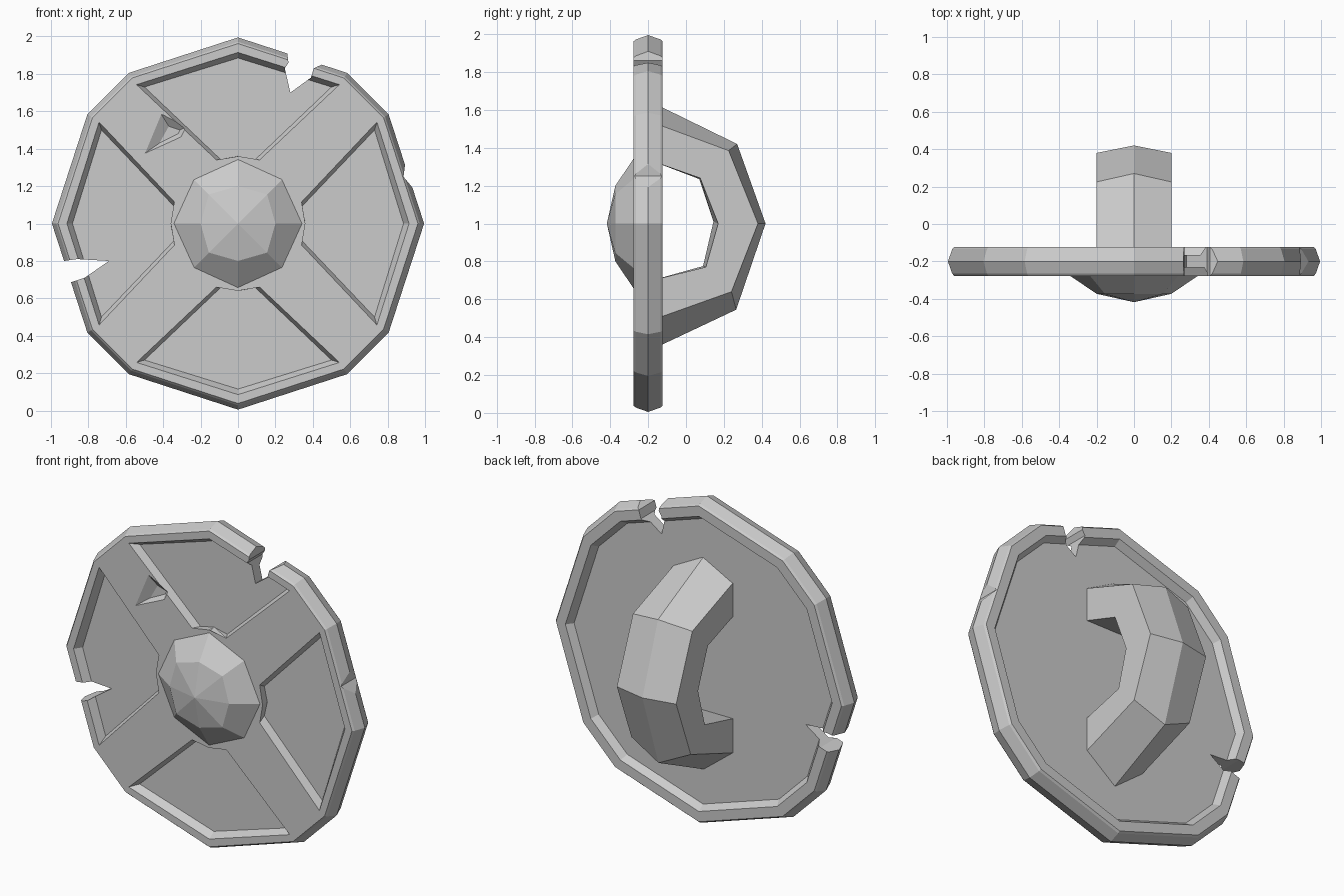
import bpy, bmesh
from math import sin, cos, pi, radians
from mathutils import Vector

if "Cube" in bpy.data.objects:
    bpy.data.objects.remove(bpy.data.objects["Cube"])


def make_object(name, bm):
    bmesh.ops.recalc_face_normals(bm, faces=bm.faces[:])
    me = bpy.data.meshes.new(name)
    bm.to_mesh(me)
    bm.free()
    ob = bpy.data.objects.new(name, me)
    bpy.context.collection.objects.link(ob)
    return ob


def loft(name, loops):
    """Closed solid from equally long loops of 3D points, capped at both ends."""
    bm = bmesh.new()
    rings = [[bm.verts.new(p) for p in lp] for lp in loops]
    n = len(rings[0])
    for a, b in zip(rings, rings[1:]):
        for i in range(n):
            j = (i + 1) % n
            bm.faces.new((a[i], a[j], b[j], b[i]))
    bm.faces.new(rings[0])
    bm.faces.new(rings[-1])
    return make_object(name, bm)


def layer(pts, y, s=1.0):
    """Points (x, height from the centre) placed at depth y."""
    return [(x * s, y, 1 + z * s) for x, z in pts]


def turn(pts, quarter):
    for _ in range(quarter):
        pts = [(z, -x) for x, z in pts]
    return pts


def cut(target, cutter):
    mod = target.modifiers.new("cut", 'BOOLEAN')
    mod.operation = 'DIFFERENCE'
    mod.solver = 'EXACT'
    mod.object = cutter
    bpy.context.view_layer.objects.active = target
    bpy.ops.object.modifier_apply(modifier=mod.name)
    bpy.data.objects.remove(cutter)


# Round plate: twelve corners, edge bevelled to a mid crest
angles = [radians(q * 90 + a) for q in range(4) for a in (0, 36, 54)]
disc = [(cos(a), sin(a)) for a in angles]
plate = loft("shield_plate", [layer(disc, -0.277, 0.962), layer(disc, -0.265, 0.972),
                              layer(disc, -0.20, 0.995), layer(disc, -0.135, 0.972),
                              layer(disc, -0.123, 0.962)])

# Four sunken front panels, leaving diagonal bands and the rim
top_edge = [(-0.55, 0.745), (0, 0.92), (0.55, 0.745), (0.12, 0.34), (0, 0.36), (-0.12, 0.34)]
floor = [(-0.50, 0.73), (0, 0.885), (0.50, 0.73), (0.09, 0.34), (0, 0.36), (-0.09, 0.34)]
for q in range(4):
    cut(plate, loft("panel_cutter", [layer(turn(top_edge, q), -0.285),
                                     layer(turn(floor, q), -0.232)]))

# Sunken back face
cut(plate, loft("back_cutter", [layer(disc, -0.165, 0.87), layer(disc, -0.115, 0.905)]))

# Battle damage: two deep notches and a chipped edge
damage = [
    [(0.25, 1.1), (0.262, 0.92), (0.27, 0.86), (0.25, 0.83), (0.28, 0.70),
     (0.39, 0.78), (0.405, 0.83), (0.46, 0.855), (0.5, 1.1)],
    [(-1.1, -0.22), (-0.93, -0.20), (-0.86, -0.19), (-0.69, -0.20),
     (-0.82, -0.29), (-0.88, -0.31), (-1.1, -0.37)],
    [(0.87, 0.40), (0.895, 0.33), (0.885, 0.25), (0.955, 0.165), (1.1, 0.2), (1.1, 0.4)],
]
for pts in damage:
    cut(plate, loft("notch_cutter", [layer(pts, -0.4), layer(pts, 0)]))

# Gouge across the upper left band
gouge = [(-0.42, 0.60), (-0.27, 0.52), (-0.30, 0.46), (-0.52, 0.36)]
deep = [(-0.37, 0.52), (-0.31, 0.50), (-0.32, 0.48), (-0.42, 0.43)]
cut(plate, loft("gouge_cutter", [layer(gouge, -0.285), layer(deep, -0.245)]))

# Faceted centre boss
bm = bmesh.new()
apex = bm.verts.new((0, -0.418, 1))
rings = []
for straight, diagonal, y in ((0.20, 0.22, -0.373), (0.345, 0.335, -0.275), (0.365, 0.335, -0.22)):
    rings.append([bm.verts.new((r * cos(k * pi / 4), y, 1 + r * sin(k * pi / 4)))
                  for k in range(8) for r in [diagonal if k % 2 else straight]])
for k in range(8):
    j = (k + 1) % 8
    bm.faces.new((apex, rings[0][k], rings[0][j]))
    for a, b in zip(rings, rings[1:]):
        bm.faces.new((a[k], b[k], b[j], a[j]))
bm.faces.new(rings[-1])
make_object("centre_boss", bm)

# Arm loop on the back: arch with a ridge along its middle
outer_mid = [(-0.18, 1.64), (0.27, 1.42), (0.42, 1.0), (0.265, 0.545), (-0.18, 0.335)]
outer_side = [(-0.18, 1.535), (0.225, 1.385), (0.38, 1.0), (0.24, 0.64), (-0.18, 0.49)]
inner_mid = [(-0.18, 1.33), (0.07, 1.235), (0.145, 1.01), (0.09, 0.775), (-0.18, 0.70)]
inner_side = [(-0.18, 1.33), (0.075, 1.24), (0.17, 1.0), (0.105, 0.77), (-0.18, 0.70)]
sections = []
for om, osd, im, isd in zip(outer_mid, outer_side, inner_mid, inner_side):
    ring = [(-0.2, osd), (0, om), (0.2, osd), (0.2, isd), (0, im), (-0.2, isd)]
    sections.append([(x, y, z) for x, (y, z) in ring])
loft("arm_loop", sections)
